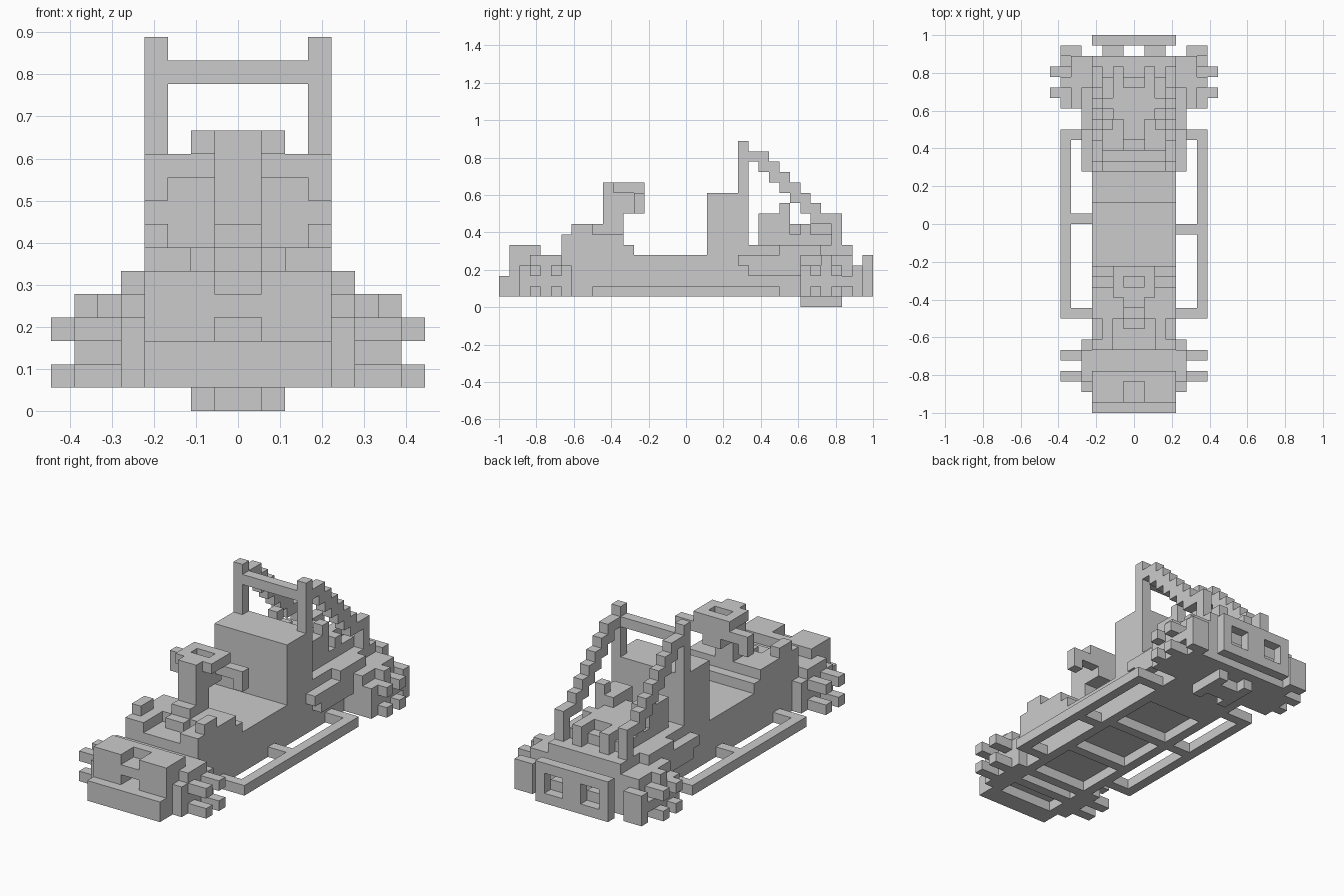
import bpy
import bmesh
from mathutils import Matrix

cube = bpy.data.objects.get("Cube")
if cube:
    bpy.data.objects.remove(cube, do_unlink=True)

UNIT = 1 / 18  # edge of one block

grey = bpy.data.materials.new("plain grey")
grey.use_nodes = True
COLOUR = (0.6, 0.6, 0.6, 1)
grey.diffuse_color = COLOUR
grey.node_tree.nodes["Principled BSDF"].inputs["Base Color"].default_value = COLOUR


class Part:
    """One named object made of blocks measured in whole units."""

    def __init__(self, name):
        self.name = name
        self.mesh = bmesh.new()

    def box(self, x, y, z):
        spans = (x, y, z)
        centre = [(low + high) / 2 * UNIT for low, high in spans]
        size = [(high - low) * UNIT for low, high in spans]
        matrix = Matrix.Translation(centre) @ Matrix.Diagonal((*size, 1))
        bmesh.ops.create_cube(self.mesh, size=1, matrix=matrix)

    def pair(self, x, y, z):
        self.box(x, y, z)
        self.box((-x[1], -x[0]), y, z)

    def finish(self):
        data = bpy.data.meshes.new(self.name)
        self.mesh.to_mesh(data)
        self.mesh.free()
        data.materials.append(grey)
        obj = bpy.data.objects.new(self.name, data)
        bpy.context.collection.objects.link(obj)


FULL = (-4, 4)

# Chassis with an open lattice underneath
chassis = Part("chassis")
chassis.box(x=FULL, y=(-15, 16), z=(2, 5))
chassis.pair(x=(3, 4), y=(-17, 7), z=(1, 2))
for start in (-17, -14, -12, -6, 0):
    chassis.box(x=FULL, y=(start, start + 1), z=(1, 2))
chassis.box(x=FULL, y=(6, 16), z=(1, 2))
chassis.finish()

# Front bumper and H-shaped nose
bumper = Part("front_bumper")
bumper.box(x=FULL, y=(-18, -17), z=(1, 3))
bumper.finish()
nose = Part("nose")
nose.box(x=FULL, y=(-17, -15), z=(2, 3))
nose.pair(x=(1, 4), y=(-17, -15), z=(3, 6))
nose.box(x=(-1, 1), y=(-17, -15), z=(4, 5))
nose.box(x=FULL, y=(-15, -14), z=(5, 6))
nose.finish()

# Hood and dashboard
hood = Part("hood")
hood.box(x=FULL, y=(-12, -5), z=(5, 6))
hood.pair(x=(2, 4), y=(-12, -6), z=(6, 7))
hood.box(x=(-2, 2), y=(-9, -6), z=(6, 7))
hood.pair(x=(3, 4), y=(-11, -9), z=(7, 8))
hood.box(x=(-1, 1), y=(-10, -9), z=(6, 7))
hood.box(x=(-1, 1), y=(-9, -8), z=(7, 8))
hood.finish()

# Steering column and wheel facing the seat
steering = Part("steering_wheel")
steering.box(x=(-1, 1), y=(-8, -6), z=(6, 12))
steering.box(x=(-1, 1), y=(-6, -5), z=(9, 11))
steering.box(x=(-1, 1), y=(-5, -4), z=(9, 12))
steering.pair(x=(1, 2), y=(-7, -4), z=(11, 12))
steering.pair(x=(1, 3), y=(-5, -4), z=(10, 11))
steering.pair(x=(3, 4), y=(-5, -4), z=(9, 11))
steering.finish()

# Seat
seat = Part("seat")
seat.box(x=FULL, y=(2, 6), z=(5, 11))
seat.finish()

# Roll bar with stepped rear struts
roll_bar = Part("roll_bar")
roll_bar.pair(x=(3, 4), y=(5, 6), z=(5, 16))
roll_bar.box(x=(-3, 3), y=(5, 6), z=(14, 15))
for step in range(7):
    top = 15 - step
    end = 15 if step == 6 else 8 + step
    roll_bar.pair(x=(3, 4), y=(6 + step, end), z=(top - 1, top))
roll_bar.pair(x=(3, 4), y=(14, 15), z=(6, 8))
roll_bar.finish()

# Rear deck and side pods
deck = Part("rear_deck")
deck.box(x=FULL, y=(6, 16), z=(5, 6))
deck.pair(x=(4, 5), y=(9, 13), z=(5, 6))
deck.pair(x=(4, 5), y=(5, 11), z=(4, 5))
deck.pair(x=(4, 5), y=(6, 11), z=(3, 4))
deck.finish()

# Engine with cylinder heads and pipes
engine = Part("engine")
engine.box(x=(-3, 3), y=(7, 14), z=(6, 7))
engine.box(x=(-2, 2), y=(8, 13), z=(7, 8))
engine.pair(x=(1, 3), y=(7, 10), z=(7, 9))
engine.pair(x=(2, 3), y=(9, 10), z=(9, 10))
engine.pair(x=(1, 3), y=(11, 12), z=(7, 8))
engine.pair(x=(1, 2), y=(13, 15), z=(6, 8))
engine.finish()
sump = Part("engine_sump")
sump.pair(x=(1, 2), y=(11, 15), z=(0, 1))
sump.box(x=(-1, 1), y=(12, 14), z=(0, 1))
sump.finish()

# Rear bumper made of two open frames with mounts
rear = Part("rear_bumper")
BACK = (17, 18)
rear.box(x=FULL, y=BACK, z=(4, 5))
rear.box(x=FULL, y=BACK, z=(1, 2))
rear.pair(x=(3, 4), y=BACK, z=(2, 4))
rear.box(x=(-1, 1), y=BACK, z=(2, 4))
rear.pair(x=(1, 3), y=(16, 17), z=(2, 3))
rear.finish()

# Side rails: the middle braces are offset on the two sides
rails = Part("side_rails")
LOW = (1, 2)
rails.pair(x=(6, 7), y=(-9, 9), z=LOW)
for start in (-9, 8):
    rails.pair(x=(4, 6), y=(start, start + 1), z=LOW)
rails.box(x=(4, 6), y=(-1, 0), z=LOW)
rails.box(x=(-6, -4), y=(0, 1), z=LOW)
rails.finish()

# Front hubs with axle pegs
front_hubs = Part("front_hubs")
front_hubs.pair(x=(4, 5), y=(-16, -11), z=(1, 4))
front_hubs.pair(x=(4, 5), y=(-15, -12), z=(4, 5))
for start in (-15, -13):
    for level in (1, 3):
        front_hubs.pair(x=(5, 7), y=(start, start + 1), z=(level, level + 1))
front_hubs.finish()

# Rear hubs with axle pegs
rear_hubs = Part("rear_hubs")
rear_hubs.pair(x=(4, 6), y=(11, 16), z=(1, 5))
rear_hubs.pair(x=(5, 7), y=(16, 17), z=(1, 4))
rear_hubs.pair(x=(6, 7), y=(11, 12), z=(1, 4))
rear_hubs.pair(x=(6, 7), y=(12, 16), z=(2, 3))
rear_hubs.pair(x=(6, 7), y=(13, 14), z=(1, 5))
for start in (12, 14):
    for level in (1, 3):
        rear_hubs.pair(x=(6, 8), y=(start, start + 1), z=(level, level + 1))
rear_hubs.finish()
